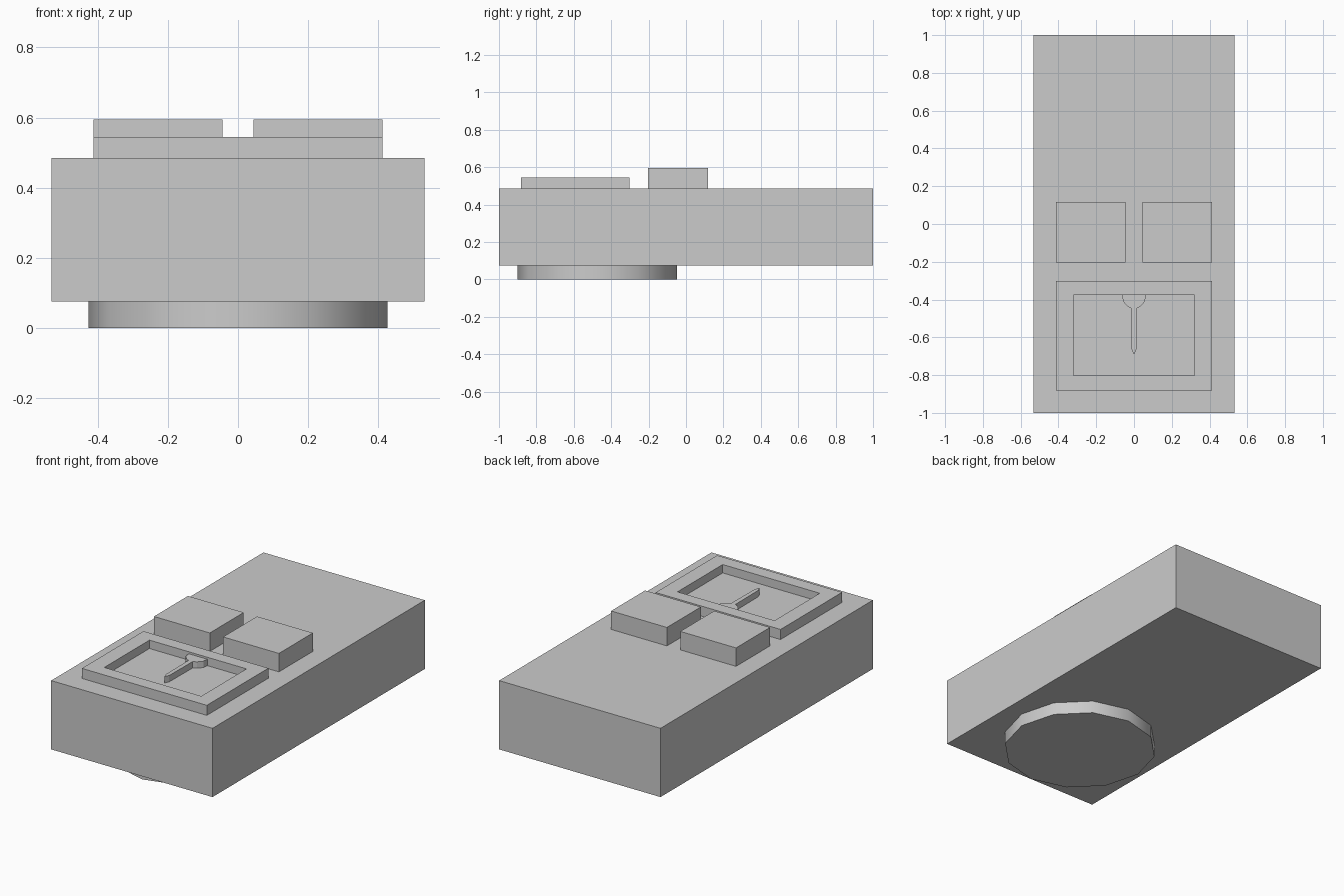
import bpy, bmesh, math
from mathutils import Matrix, Vector

cube = bpy.data.objects.get("Cube")
if cube:
    bpy.data.objects.remove(cube, do_unlink=True)

grey = bpy.data.materials.new("plain_grey")
grey.use_nodes = True
grey.diffuse_color = (0.6, 0.6, 0.6, 1)
grey.node_tree.nodes["Principled BSDF"].inputs["Base Color"].default_value = (0.6, 0.6, 0.6, 1)


def finish(name, bm):
    bmesh.ops.recalc_face_normals(bm, faces=bm.faces)
    mesh = bpy.data.meshes.new(name)
    bm.to_mesh(mesh)
    bm.free()
    mesh.materials.append(grey)
    obj = bpy.data.objects.new(name, mesh)
    bpy.context.collection.objects.link(obj)
    return obj


def block(bm, low, high):
    low, high = Vector(low), Vector(high)
    place = Matrix.Translation((low + high) / 2) @ Matrix.Diagonal((*(high - low), 1))
    return bmesh.ops.create_cube(bm, size=1, matrix=place)["verts"]


def box(name, low, high):
    bm = bmesh.new()
    block(bm, low, high)
    return finish(name, bm)


DECK, FRAME_TOP, FLOOR = 0.485, 0.545, 0.495

# Main body and the two raised push buttons
box("body", (-0.532, -1, 0.075), (0.532, 1, DECK))
box("right_button", (-0.412, -0.203, DECK), (-0.044, 0.117, 0.595))
box("left_button", (0.044, -0.203, DECK), (0.412, 0.117, 0.595))

# Dial frame: inset the top face, fit the opening, then sink it
bm = bmesh.new()
block(bm, (-0.412, -0.882, DECK), (0.412, -0.302, FRAME_TOP))
top = max(bm.faces, key=lambda f: f.calc_center_median().z)
bmesh.ops.inset_individual(bm, faces=[top], thickness=0.08)
for v in top.verts:
    v.co.x = math.copysign(0.32, v.co.x)
    v.co.y = -0.803 if v.co.y < -0.59 else -0.377
floor = bmesh.ops.extrude_discrete_faces(bm, faces=[top])["faces"][0]
for v in floor.verts:
    v.co.z = FLOOR
finish("dial_frame", bm)

# Needle: half outline mirrored, extruded up from the dial floor
half = [(0.062, -0.377), (0.058, -0.41), (0.035, -0.436), (0.014, -0.447), (0.012, -0.665)]
outline = half + [(0, -0.692)] + [(-x, y) for x, y in reversed(half)]
bm = bmesh.new()
base = bm.faces.new([bm.verts.new((x, y, FLOOR)) for x, y in outline])
raised = bmesh.ops.extrude_face_region(bm, geom=[base], use_keep_orig=True)["geom"]
for v in raised:
    if isinstance(v, bmesh.types.BMVert):
        v.co.z = 0.533
finish("needle", bm)

# Twelve-sided round foot with a smooth rim
bm = bmesh.new()
bmesh.ops.create_cone(bm, cap_ends=True, segments=12, radius1=0.426, radius2=0.426,
                      depth=0.075, matrix=Matrix.Translation((0, -0.474, 0.0375)) @ Matrix.Rotation(0, 4, "Z"))
foot = finish("round_foot", bm)
bpy.ops.object.select_all(action="DESELECT")
foot.select_set(True)
bpy.context.view_layer.objects.active = foot
bpy.ops.object.shade_smooth_by_angle(angle=math.radians(40))
